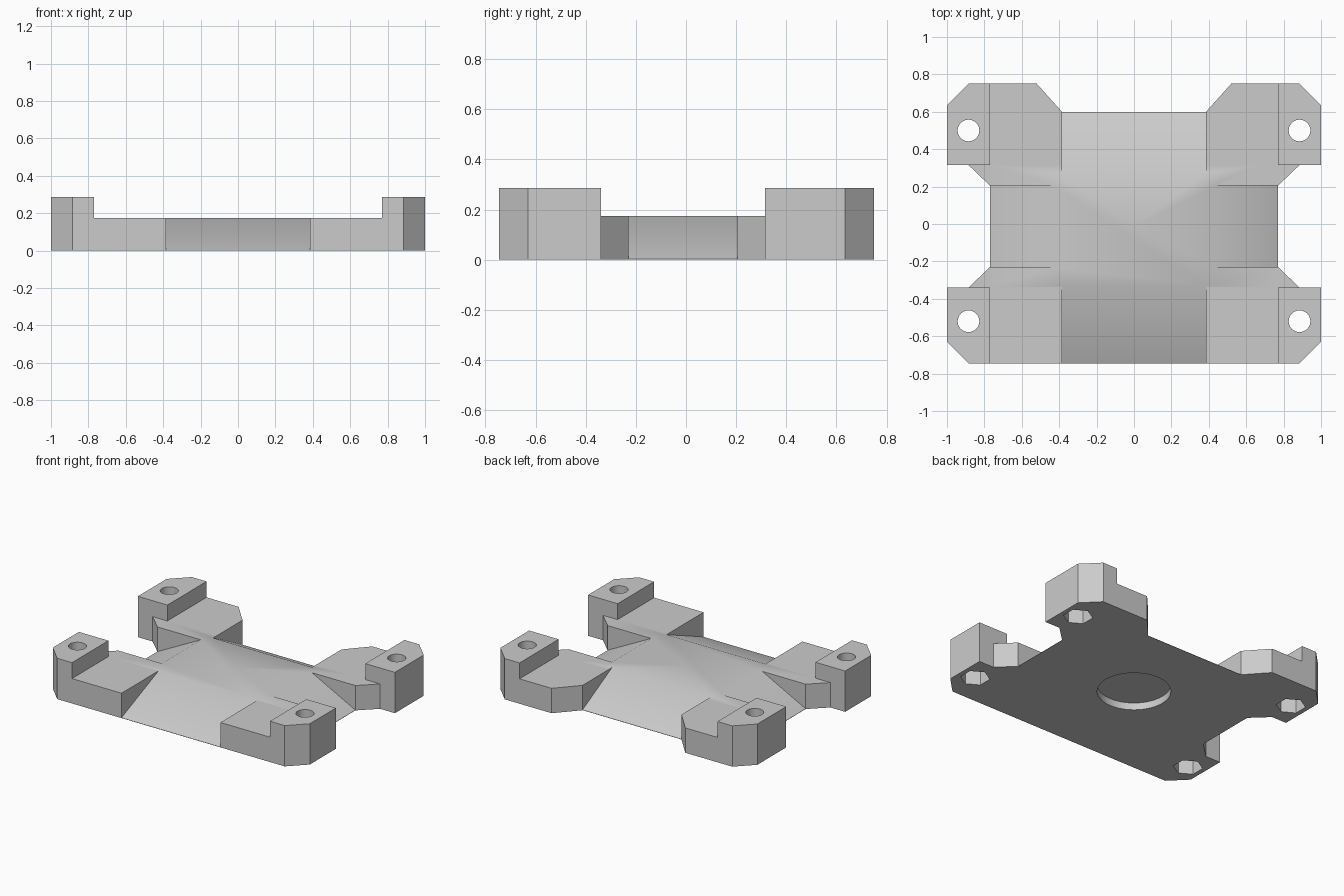
import bpy, bmesh, math
from mathutils import Vector

if "Cube" in bpy.data.objects:
    bpy.data.objects.remove(bpy.data.objects["Cube"])

PAD, LUG = 0.175, 0.287          # pad and lug heights
HALF, SIDE = 0.385, 0.77         # half widths of the channel and the waist
FRONT, BACK = -0.23, 0.205       # waist limits along y

grey = bpy.data.materials.new("plain grey")
grey.use_nodes = True
colour = (0.6, 0.6, 0.6, 1)
grey.diffuse_color = colour
grey.node_tree.nodes["Principled BSDF"].inputs["Base Color"].default_value = colour


def prism(name, points, lo, hi, place=lambda a, b, c: (a, b, c)):
    """Extrude a 2D outline from lo to hi; place maps (a, b, depth) to x, y, z."""
    bm = bmesh.new()
    face = bm.faces.new([bm.verts.new(place(a, b, lo)) for a, b in points])
    new = bmesh.ops.extrude_face_region(bm, geom=[face])["geom"]
    shift = Vector(place(0, 0, hi)) - Vector(place(0, 0, lo))
    bmesh.ops.translate(bm, vec=shift, verts=[v for v in new if isinstance(v, bmesh.types.BMVert)])
    bmesh.ops.recalc_face_normals(bm, faces=bm.faces)
    mesh = bpy.data.meshes.new(name)
    bm.to_mesh(mesh)
    bm.free()
    mesh.materials.append(grey)
    obj = bpy.data.objects.new(name, mesh)
    bpy.context.collection.objects.link(obj)
    return obj


def rect(x0, x1, y0, y1):
    return [(x0, y0), (x1, y0), (x1, y1), (x0, y1)]


def ring(x, y, radius, sides, turn=0):
    angles = [turn + i * math.tau / sides for i in range(sides)]
    return [(x + radius * math.cos(a), y + radius * math.sin(a)) for a in angles]


def ramp(edge, crest):
    """Section of the waste above a slope rising from edge to crest."""
    step = crest - edge
    return [(edge - step, 0.003 - PAD), (edge + 2 * step, 2 * PAD), (edge - step, 2 * PAD)]


# Base plate with four chamfered corners
half = [(0.885, -0.745), (1, -0.63), (1, -0.34), (0.885, -0.34), (SIDE, FRONT),
        (SIDE, BACK), (0.885, 0.315), (1, 0.315), (1, 0.635), (0.885, 0.75),
        (0.52, 0.75), (HALF, 0.6)]
plate = prism("mounting_plate", half + [(-x, y) for x, y in reversed(half)], 0, LUG)


def along_x(a, b, c):
    return (c, a, b)


def along_y(a, b, c):
    return (a, c, b)


# Lower the middle so only the four lugs stay tall
cutters = [
    prism("middle_cutter", rect(-SIDE, SIDE, -1, 1), PAD, 1),
    prism("waist_cutter", rect(-1.2, 1.2, -0.34, 0.315), PAD, 1),
    # Ramps to the front, back and both sides
    prism("front_ramp_cutter", ramp(-0.745, -0.33), -HALF, HALF, along_x),
    prism("back_ramp_cutter", ramp(0.6, 0.27), -HALF, HALF, along_x),
    # Shallow round pocket underneath
    prism("pocket_cutter", ring(0, 0, 0.235, 64), -0.1, 0.05),
]
for s in (-1, 1):
    cutters.append(prism("side_ramp_cutter", ramp(s * SIDE, s * 0.43), FRONT, BACK, along_y))
    # Screw holes with hexagonal nut recesses below
    for y in (-0.52, 0.5):
        cutters.append(prism("screw_cutter", ring(s * 0.885, y, 0.058, 32), -0.1, 1))
        cutters.append(prism("nut_cutter", ring(s * 0.885, y, 0.095, 6, math.pi / 6), -0.1, 0.11))

bpy.context.view_layer.objects.active = plate
for cutter in cutters:
    cutter.hide_render = True
    cut = plate.modifiers.new("cut", "BOOLEAN")
    cut.operation, cut.solver, cut.object = "DIFFERENCE", "EXACT", cutter
    bpy.ops.object.modifier_apply(modifier=cut.name)
for cutter in cutters:
    bpy.data.objects.remove(cutter)

# Smooth the shallow slopes and round walls, keep the corners sharp
for obj in bpy.context.selected_objects:
    obj.select_set(False)
plate.select_set(True)
bpy.ops.object.shade_smooth_by_angle(angle=math.radians(30))
